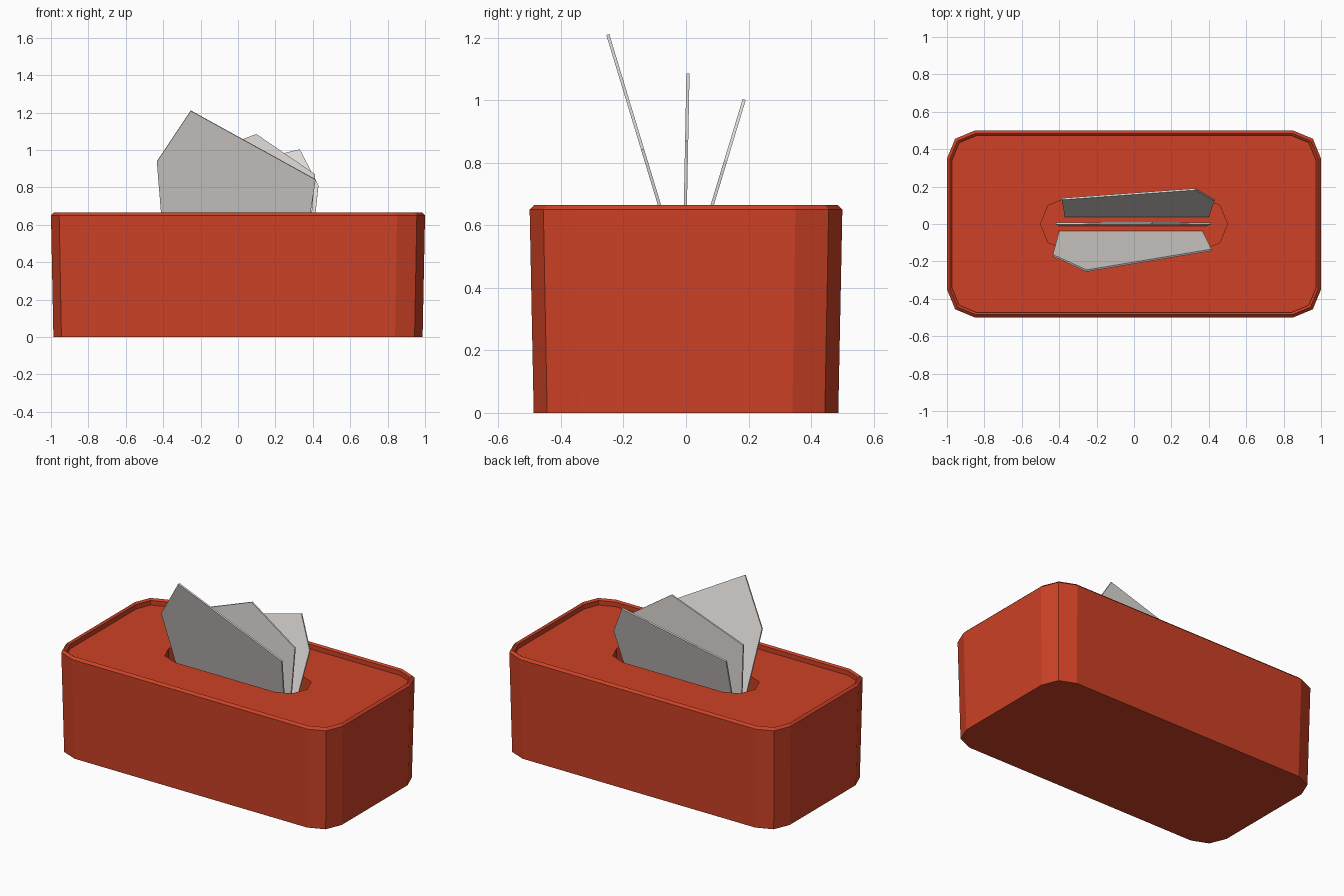
import bpy, bmesh, math
from mathutils import Vector

if "Cube" in bpy.data.objects:
    bpy.data.objects.remove(bpy.data.objects["Cube"])


def material(name, rgb):
    m = bpy.data.materials.new(name)
    m.diffuse_color = (*rgb, 1.0)
    m.use_nodes = True
    m.node_tree.nodes["Principled BSDF"].inputs["Base Color"].default_value = m.diffuse_color
    return m


red = material("box_red", (0.61, 0.053, 0.019))
white = material("tissue_white", (0.75, 0.715, 0.69))


def finish(bm, name, mat):
    bmesh.ops.remove_doubles(bm, verts=bm.verts[:], dist=0.0005)
    bmesh.ops.recalc_face_normals(bm, faces=bm.faces[:])
    me = bpy.data.meshes.new(name)
    bm.to_mesh(me)
    bm.free()
    me.materials.append(mat)
    ob = bpy.data.objects.new(name, me)
    bpy.context.collection.objects.link(ob)
    return ob


def ring(bm, hx, hy, r, z):
    # rounded rectangle with two segments per corner
    verts = []
    for i, (sx, sy) in enumerate(((1, 1), (-1, 1), (-1, -1), (1, -1))):
        for k in range(3):
            a = math.radians(90 * i + 45 * k)
            verts.append(bm.verts.new((sx * (hx - r) + r * math.cos(a),
                                       sy * (hy - r) + r * math.sin(a), z)))
    return verts


# Box: outer wall, rim, recessed lid panel and slot, as stacked rings
bm = bmesh.new()
rings = [ring(bm, *p) for p in (
    (0.987, 0.487, 0.147, 0.0),
    (1.0, 0.5, 0.15, 0.65),
    (0.985, 0.485, 0.14, 0.665),
    (0.973, 0.473, 0.132, 0.655),
    (0.973, 0.473, 0.132, 0.625),
    (0.5, 0.14, 0.14, 0.625),
    (0.5, 0.14, 0.14, 0.52))]
for a, b in zip(rings, rings[1:]):
    for i in range(12):
        j = (i + 1) % 12
        bm.faces.new((a[i], a[j], b[j], b[i]))
bm.faces.new(rings[0])
bm.faces.new(rings[-1])
finish(bm, "tissue_box", red)


def tissue(name, outline, y0, slope, thick=0.01):
    # flat sheet drawn in x,z, leaning in y from its height at the box top
    bm = bmesh.new()
    n = Vector((0, 1, -slope)).normalized() * thick / 2
    pts = [Vector((x, y0 + slope * (z - 0.665), z)) for x, z in outline]
    f = [bm.verts.new(p - n) for p in pts]
    b = [bm.verts.new(p + n) for p in pts]
    bm.faces.new(f)
    bm.faces.new(b[::-1])
    for i in range(len(pts)):
        j = (i + 1) % len(pts)
        bm.faces.new((f[i], b[i], b[j], f[j]))
    finish(bm, name, white)


# Tissues
tissue("front_tissue", [(-0.40, 0.52), (0.365, 0.52), (0.415, 0.842),
                        (-0.253, 1.21), (-0.434, 0.938)], -0.085, -0.303)
tissue("middle_tissue", [(-0.40, 0.52), (0.385, 0.52), (0.412, 0.87),
                         (0.098, 1.085), (-0.417, 0.893)], -0.002, 0.02)
tissue("back_tissue", [(-0.37, 0.525), (0.40, 0.525), (0.43, 0.81),
                       (0.33, 1.002), (-0.386, 0.83)], 0.084, 0.303)
